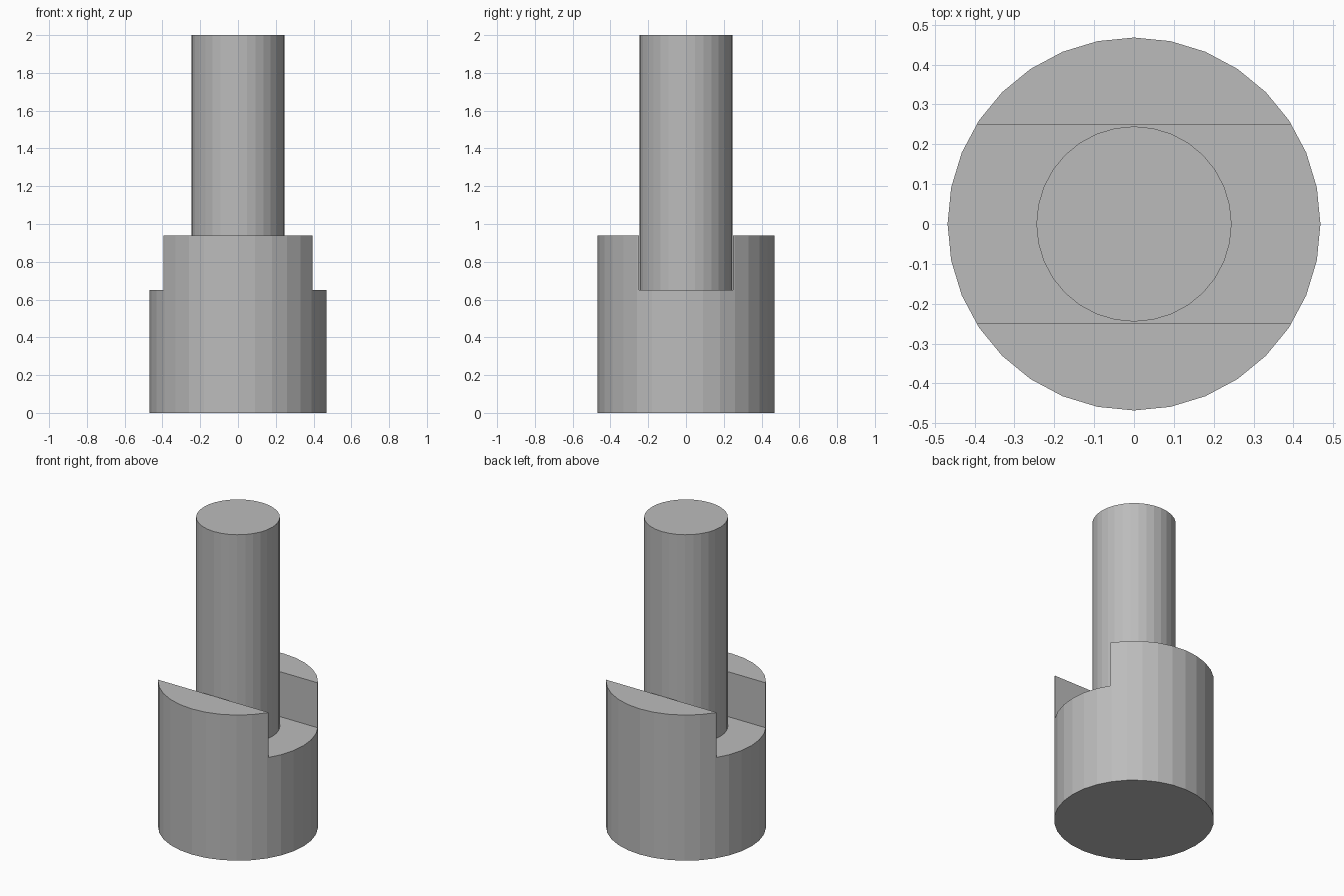
import bpy

cube = bpy.data.objects.get("Cube")
if cube:
    bpy.data.objects.remove(cube, do_unlink=True)

SIDES = 32
BODY_RADIUS, BODY_TOP = 0.468, 0.94
PIN_RADIUS, PIN_TOP = 0.245, 2.0
SLOT_FLOOR, SLOT_WIDTH = 0.65, 0.5

grey = bpy.data.materials.new("plain_grey")
grey.use_nodes = True
colour = (0.5, 0.5, 0.5, 1)
grey.diffuse_color = colour
grey.node_tree.nodes["Principled BSDF"].inputs["Base Color"].default_value = colour


def cylinder(name, radius, bottom, top):
    bpy.ops.mesh.primitive_cylinder_add(
        vertices=SIDES, radius=radius, depth=top - bottom,
        location=(0, 0, (bottom + top) / 2))
    obj = bpy.context.object
    obj.name = name
    obj.data.materials.append(grey)
    return obj


# Round base and the pin standing on the slot floor
base = cylinder("slotted_base", BODY_RADIUS, 0, BODY_TOP)
pin = cylinder("pin", PIN_RADIUS, SLOT_FLOOR, PIN_TOP)

# Slot across the top of the base, running left to right
bpy.ops.mesh.primitive_cube_add(size=1, location=(0, 0, SLOT_FLOOR + 0.5))
cutter = bpy.context.object
cutter.name = "slot_cutter"
cutter.scale = (2, SLOT_WIDTH, 1)
cutter.data.materials.append(grey)

slot = base.modifiers.new("slot", "BOOLEAN")
slot.operation = "DIFFERENCE"
slot.solver = "EXACT"
slot.object = cutter

# Apply the cut and drop the cutter
bpy.ops.object.select_all(action="DESELECT")
base.select_set(True)
bpy.context.view_layer.objects.active = base
bpy.ops.object.modifier_apply(modifier=slot.name)
bpy.data.objects.remove(cutter, do_unlink=True)
